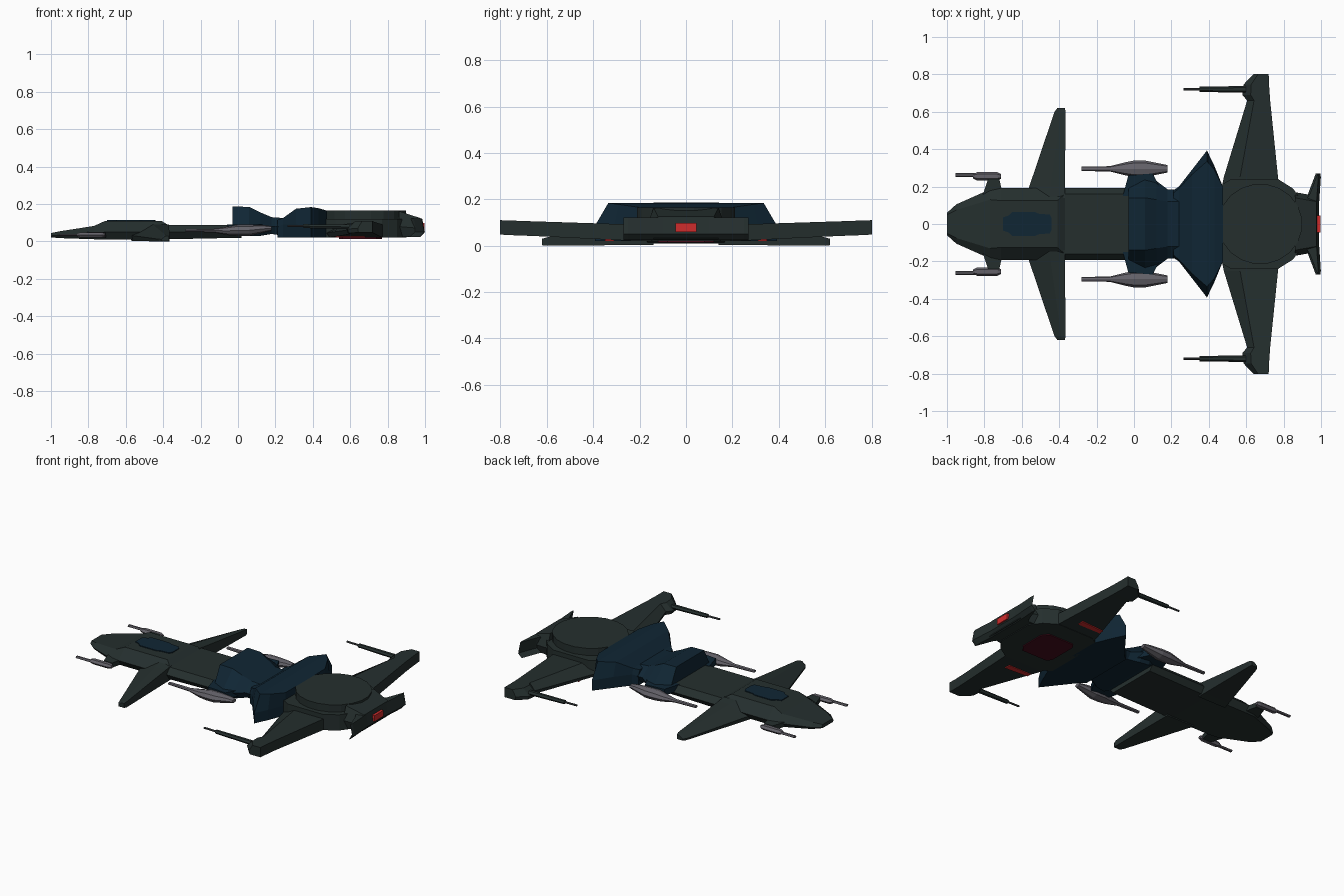
import bpy, bmesh, math
from mathutils import Vector


def mat(name, c):
    m = bpy.data.materials.new(name)
    m.diffuse_color = (*c, 1)
    return m


HULL = mat("dark green grey", (0.018, 0.028, 0.027))
BLUE = mat("navy blue", (0.005, 0.019, 0.034))
GREY = mat("gun grey", (0.125, 0.12, 0.14))
STEEL = mat("dark steel", (0.045, 0.05, 0.055))
RED = mat("engine red", (0.62, 0.025, 0.025))
MAROON = mat("maroon", (0.06, 0.004, 0.012))


def loft(name, loops, m, both=False):
    """Skin a row of equal-length loops, cap the ends, optionally mirror in y."""
    bm = bmesh.new()
    for s in ((1, -1) if both else (1,)):
        rings = [[bm.verts.new((p[0], p[1] * s, p[2])) for p in l] for l in loops]
        n = len(rings[0])
        for a, b in zip(rings, rings[1:]):
            for i in range(n):
                j = (i + 1) % n
                bm.faces.new((a[i], a[j], b[j], b[i]))
        bm.faces.new(rings[0])
        bm.faces.new(rings[-1])
    bmesh.ops.recalc_face_normals(bm, faces=bm.faces)
    me = bpy.data.meshes.new(name)
    bm.to_mesh(me)
    bm.free()
    me.materials.append(m)
    ob = bpy.data.objects.new(name, me)
    bpy.context.collection.objects.link(ob)
    return ob


def body(name, rows, m):
    """Loft along x; row = x, top half width, side half width, bottom half width, top z, mid z, bottom z."""
    return loft(name, [[(x, -t, zt), (x, t, zt), (x, s, zm), (x, b, zb), (x, -b, zb), (x, -s, zm)]
                       for x, t, s, b, zt, zm, zb in rows], m)


def prism(name, pts, z0, z1, m, both=False):
    return loft(name, [[(x, y, z) for x, y in pts] for z in (z0, z1)], m, both)


def sym(pts):
    """Close a half outline by mirroring it in y."""
    return pts + [(x, -y) for x, y in reversed(pts)]


def wing(name, rows, bevel):
    """Loft along y; row = y, front x, back x, bottom z, top z, with a sloped leading edge."""
    return loft(name, [[(xf, y, zb + 0.35 * (zt - zb)), (xf + bevel * (xb - xf), y, zt), (xb, y, zt),
                        (xb, y, zb), (xf + 0.05 * (xb - xf), y, zb)] for y, xf, xb, zb, zt in rows], HULL, True)


def spindle(name, y, rows, m, n=6):
    """Lathe-like body along x; row = x, y radius, z radius, z centre."""
    return loft(name, [[(x, y + ry * math.cos(math.tau * i / n), z + rz * math.sin(math.tau * i / n))
                        for i in range(n)] for x, ry, rz, z in rows], m, True)


# Forward hull with raised cockpit
body("forward_hull", [
    (-1.0, 0.05, 0.06, 0.05, 0.045, 0.03, 0.022),
    (-0.95, 0.075, 0.105, 0.09, 0.055, 0.035, 0.018),
    (-0.77, 0.13, 0.185, 0.16, 0.083, 0.045, 0.012),
    (-0.71, 0.125, 0.192, 0.165, 0.11, 0.05, 0.01),
    (-0.41, 0.125, 0.192, 0.165, 0.11, 0.05, 0.01),
    (-0.37, 0.16, 0.192, 0.165, 0.087, 0.05, 0.012),
    (0.02, 0.16, 0.192, 0.165, 0.087, 0.05, 0.02)], HULL)
prism("cockpit_canopy", sym([(-0.7, 0.035), (-0.67, 0.045), (-0.65, 0.065), (-0.53, 0.065),
                             (-0.51, 0.055), (-0.45, 0.05), (-0.44, 0.03)]), 0.107, 0.115, BLUE)

# Front wings
wing("front_wing", [(0.14, -0.58, -0.37, 0.003, 0.092), (0.2, -0.56, -0.37, 0.003, 0.083),
                    (0.6, -0.425, -0.365, 0.0, 0.036), (0.62, -0.41, -0.37, 0.002, 0.03)], 0.6)

# Nose guns and their mounts
prism("nose_gun_mount", [(-0.81, 0.15), (-0.78, 0.24), (-0.72, 0.24), (-0.7, 0.15)], 0.02, 0.05, HULL, True)
spindle("nose_gun", 0.255, [(-0.86, 0.012, 0.01, 0.035), (-0.84, 0.022, 0.016, 0.035),
                            (-0.73, 0.022, 0.016, 0.035), (-0.71, 0.012, 0.01, 0.035)], GREY)
spindle("nose_gun_barrel", 0.262, [(-0.955, 0.012, 0.007, 0.035), (-0.84, 0.012, 0.007, 0.035)], GREY)

# Blue shoulder block, waist and flared collar
body("shoulder_block", [
    (-0.03, 0.14, 0.19, 0.18, 0.187, 0.09, 0.07),
    (0.06, 0.14, 0.24, 0.2, 0.185, 0.085, 0.03),
    (0.12, 0.13, 0.23, 0.19, 0.155, 0.08, 0.03),
    (0.18, 0.12, 0.185, 0.16, 0.13, 0.08, 0.04),
    (0.25, 0.12, 0.185, 0.16, 0.125, 0.08, 0.03)], BLUE)
prism("pod_pylon", [(-0.06, 0.15), (-0.03, 0.26), (0.1, 0.27), (0.16, 0.15)], 0.05, 0.09, BLUE, True)
body("flared_collar", [
    (0.21, 0.165, 0.18, 0.18, 0.115, 0.08, 0.02),
    (0.24, 0.19, 0.2, 0.2, 0.125, 0.09, 0.02),
    (0.31, 0.265, 0.29, 0.29, 0.175, 0.09, 0.02),
    (0.39, 0.335, 0.393, 0.393, 0.184, 0.085, 0.02),
    (0.43, 0.29, 0.31, 0.31, 0.178, 0.085, 0.02),
    (0.475, 0.2, 0.2, 0.2, 0.165, 0.085, 0.02)], BLUE)

# Side gun pods
spindle("gun_pod", 0.295, [
    (-0.28, 0.012, 0.008, 0.06), (-0.13, 0.014, 0.01, 0.058), (-0.05, 0.034, 0.024, 0.057),
    (0.0, 0.044, 0.03, 0.06), (0.06, 0.044, 0.03, 0.06), (0.14, 0.028, 0.02, 0.068),
    (0.18, 0.02, 0.012, 0.07)], GREY, 8)

# Rear hull: base plate and round upper deck
prism("rear_base", sym([(0.45, 0.2), (0.52, 0.24), (0.77, 0.24), (0.85, 0.19), (0.9, 0.12)]), 0.02, 0.12, HULL)
prism("upper_deck", [(0.675 + 0.225 * math.cos(math.tau * (i + 0.5) / 20),
                      0.215 * math.sin(math.tau * (i + 0.5) / 20)) for i in range(20)], 0.1, 0.165, HULL)

# Rear wings
wing("rear_wing", [(0.15, 0.46, 0.785, 0.02, 0.09), (0.25, 0.48, 0.77, 0.022, 0.092),
                   (0.66, 0.605, 0.728, 0.042, 0.105), (0.69, 0.58, 0.726, 0.043, 0.106),
                   (0.745, 0.585, 0.722, 0.045, 0.108), (0.803, 0.64, 0.72, 0.048, 0.11)], 0.3)
spindle("wing_cannon", 0.72, [(0.35, 0.014, 0.012, 0.082), (0.6, 0.018, 0.014, 0.078)], HULL)
spindle("wing_cannon_barrel", 0.72, [(0.265, 0.006, 0.006, 0.084), (0.38, 0.006, 0.006, 0.082)], STEEL)

# Crescent tail with engine outlet
body("tail_neck", [(0.86, 0.14, 0.17, 0.15, 0.163, 0.08, 0.022),
                   (0.975, 0.12, 0.15, 0.14, 0.125, 0.07, 0.03)], HULL)
loft("tail_fin", [[(x + k, y, z) for x, y in sym([(0.9, 0.1), (0.94, 0.16), (0.982, 0.27), (0.985, 0.25), (0.975, 0.1)])]
                  for z, k in ((0.025, -0.01), (0.05, 0.014), (0.122, 0.0))], HULL)
loft("engine_outlet", [[(x, y, z) for y, z in ((-0.045, 0.06), (0.045, 0.06), (0.045, 0.098), (-0.045, 0.098))]
                       for x in (0.975, 0.996)], RED)

# Painted belly plates
prism("belly_intake", sym([(0.54, 0.09), (0.56, 0.12), (0.74, 0.12), (0.77, 0.08)]), 0.014, 0.021, MAROON)
prism("wing_vent", [(0.52, 0.31), (0.52, 0.34), (0.68, 0.35), (0.68, 0.31)], 0.021, 0.028, RED, True)
